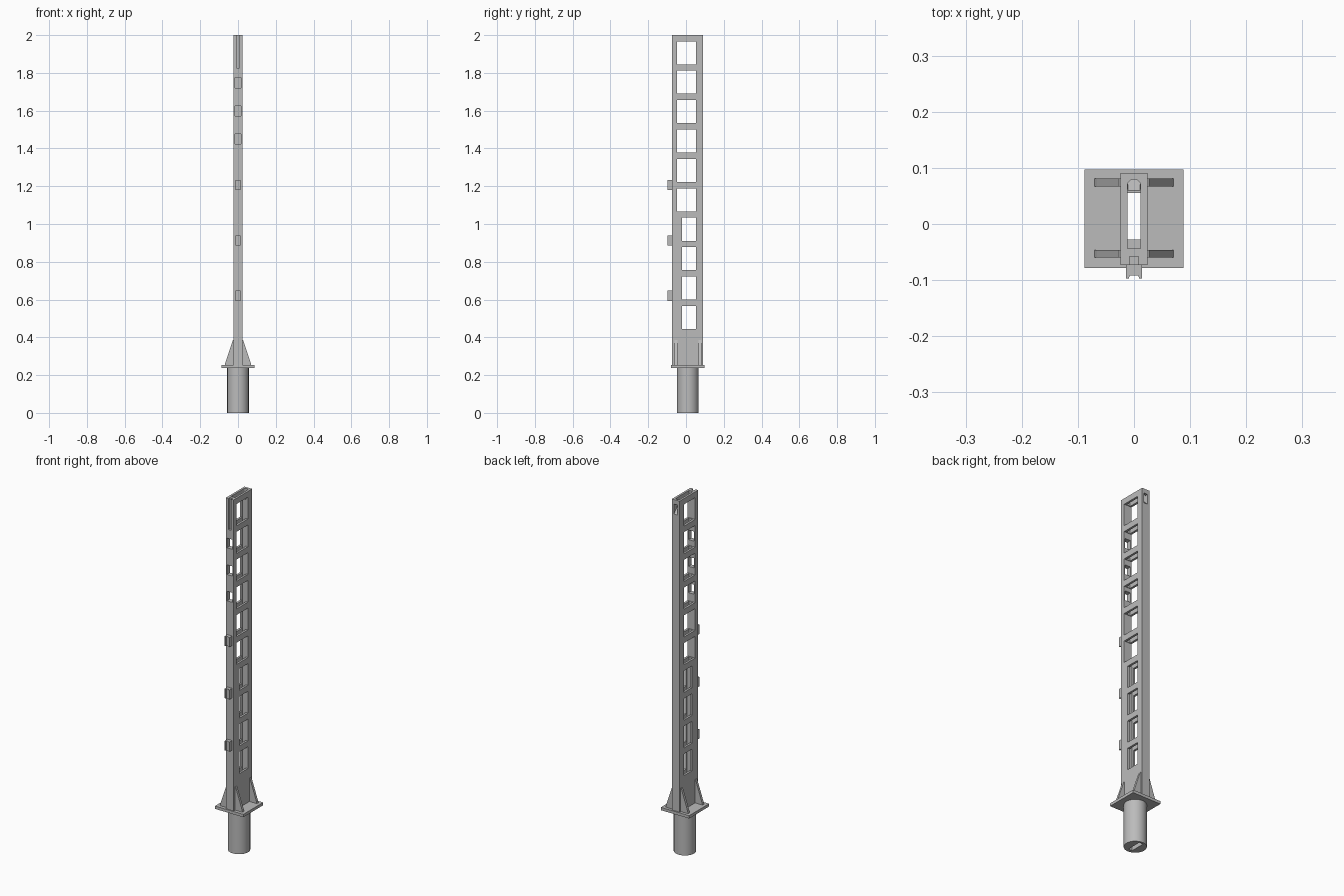
import bpy, bmesh, math
from mathutils import Matrix, Vector

if "Cube" in bpy.data.objects:
    bpy.data.objects.remove(bpy.data.objects["Cube"], do_unlink=True)

grey = bpy.data.materials.new("concrete_grey")
grey.use_nodes = True
grey.diffuse_color = (0.5, 0.5, 0.5, 1)
grey.node_tree.nodes["Principled BSDF"].inputs["Base Color"].default_value = (0.5, 0.5, 0.5, 1)

MID_Y = 0.0095                      # shared centre line of post, plate and peg
POST_X, POST_FRONT, POST_BACK = 0.024, -0.073, 0.091
PLATE_LOW, PLATE_TOP = 0.238, 0.254


def add_box(bm, x, y, z):
    """Box from three (low, high) ranges."""
    size = [b - a for a, b in (x, y, z)]
    centre = [(a + b) / 2 for a, b in (x, y, z)]
    bmesh.ops.create_cube(bm, size=1, matrix=Matrix.Translation(centre) @ Matrix.Diagonal((*size, 1)))


def add_prism(bm, points, depth):
    """Extrude a flat outline along a vector."""
    face = bm.faces.new([bm.verts.new(p) for p in points])
    side = bmesh.ops.extrude_face_region(bm, geom=[face])["geom"]
    bmesh.ops.translate(bm, verts=[g for g in side if isinstance(g, bmesh.types.BMVert)], vec=depth)
    bmesh.ops.recalc_face_normals(bm, faces=bm.faces)


def add_cylinder(bm, radius, y, z, sides):
    bmesh.ops.create_cone(bm, cap_ends=True, segments=sides, radius1=radius, radius2=radius,
                          depth=z[1] - z[0], matrix=Matrix.Translation((0, y, sum(z) / 2)))


def finish(name, bm):
    mesh = bpy.data.meshes.new(name)
    bm.to_mesh(mesh)
    bm.free()
    mesh.materials.append(grey)
    obj = bpy.data.objects.new(name, mesh)
    bpy.context.collection.objects.link(obj)
    return obj


def box_object(name, *ranges):
    bm = bmesh.new()
    for r in ranges:
        add_box(bm, *r)
    return finish(name, bm)


def cut(target, cutter):
    bpy.context.view_layer.objects.active = target
    mod = target.modifiers.new("cut", "BOOLEAN")
    mod.operation, mod.solver, mod.object = "DIFFERENCE", "EXACT", cutter
    bpy.ops.object.modifier_apply(modifier=mod.name)


# Main parts
post = box_object("post", ((-POST_X, POST_X), (POST_FRONT, POST_BACK), (PLATE_TOP, 2)))
plate = box_object("base_plate", ((-0.088, 0.088), (MID_Y - 0.088, MID_Y + 0.088), (PLATE_LOW, PLATE_TOP)))
bm = bmesh.new()
add_cylinder(bm, 0.057, MID_Y, (0, PLATE_LOW), 48)
peg = finish("ground_peg", bm)

# Hollow core running the whole height, wider in the upper part
core = box_object("core_cutter", ((-0.012, 0.012), (-0.028, 0.055), (-0.1, 2.1)))
wide_core = box_object("wide_core_cutter", ((-0.012, 0.012), (-0.044, 0.055), (1.045, 2.1)))

# Ladder of side windows, narrow below and wide above
windows = []
for i in range(10):
    z = 0.505 + i * 0.1557
    windows.append(((-0.1, 0.1), (-0.02 if i < 4 else -0.047, 0.054), (z - 0.061, z + 0.061)))
window_cutter = box_object("window_cutter", *windows)

# Openings in the front wall and the shallow groove at the top
holes = box_object("front_hole_cutter", *[((-0.017, 0.017), (-0.1, -0.04), (z - 0.027, z + 0.027))
                                          for z in (1.45, 1.598, 1.748)])
groove = box_object("groove_cutter", ((-0.008, 0.008), (-0.1, -0.058), (1.825, 2.1)))

# Sloping outlet through the back wall and its rounded top opening
bm = bmesh.new()
outlet = [(0.05, 1.975), (0.12, 1.975), (0.12, 1.89), (0.05, 1.96)]
add_prism(bm, [(-0.011, y, z) for y, z in outlet], Vector((0.022, 0, 0)))
chute = finish("outlet_cutter", bm)
bm = bmesh.new()
add_cylinder(bm, 0.0118, 0.068, (1.95, 2.1), 24)
round_end = finish("round_end_cutter", bm)
neck = box_object("neck_cutter", ((-0.0117, 0.0117), (0.05, 0.068), (1.95, 2.1)))

cutters = [core, wide_core, window_cutter, holes, groove, chute, round_end, neck]
for c in cutters:
    cut(post, c)
cut(plate, core)
cut(peg, core)
for c in cutters:
    bpy.data.objects.remove(c, do_unlink=True)

# Triangular gussets on both sides of the post foot
for side, sx in (("left", 1), ("right", -1)):
    for place, y in (("front", -0.06), ("back", 0.067)):
        bm = bmesh.new()
        outline = [(0.023, PLATE_TOP), (0.07, PLATE_TOP), (0.066, 0.27), (0.027, 0.385), (0.023, 0.385)]
        add_prism(bm, [(sx * x, y, z) for x, z in outline], Vector((0, 0.014, 0)))
        finish(f"{place}_{side}_gusset", bm)

# Grooved clips on the front face
for i, z in enumerate((0.593, 0.886, 1.18)):
    half = [(0.0145, POST_FRONT), (0.0145, -0.097), (0.009, -0.097), (0.008, -0.092)]
    outline = half + [(-x, y) for x, y in reversed(half)]
    bm = bmesh.new()
    add_prism(bm, [(x, y, z) for x, y in outline], Vector((0, 0, 0.054)))
    finish(f"front_clip_{i + 1}", bm)

# Smooth the round peg, keeping its edges sharp
bpy.ops.object.select_all(action="DESELECT")
peg.select_set(True)
bpy.context.view_layer.objects.active = peg
bpy.ops.object.shade_smooth_by_angle(angle=math.radians(30))
